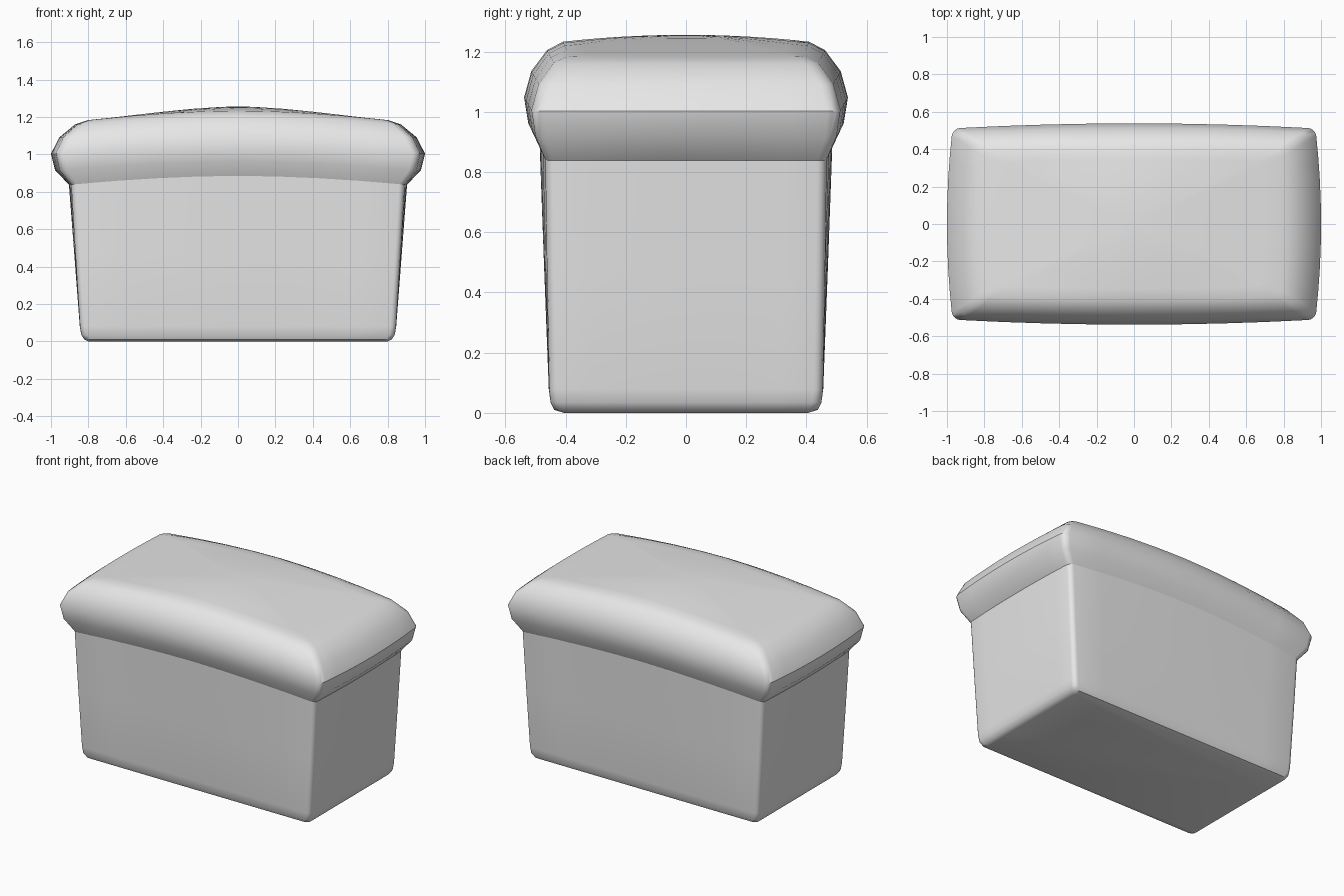
import bpy, bmesh, math

if "Cube" in bpy.data.objects:
    bpy.data.objects.remove(bpy.data.objects["Cube"])

mat = bpy.data.materials.new("plain grey")
mat.diffuse_color = (0.8, 0.8, 0.8, 1)
mat.use_nodes = True
mat.node_tree.nodes["Principled BSDF"].inputs["Base Color"].default_value = mat.diffuse_color


def outline(hx, hy, r, bx, by, z, arch):
    """Rounded rectangle with bulging sides; its height arches up along x."""
    n_side, n_corner = 8, 4
    flat = []
    corners = [(1, -1, -90), (1, 1, 0), (-1, 1, 90), (-1, -1, 180)]
    arcs = []
    for sx, sy, start in corners:
        cx, cy = sx * (hx - r), sy * (hy - r)
        arcs.append([(cx + r * math.cos(math.radians(start + 90 * i / n_corner)),
                      cy + r * math.sin(math.radians(start + 90 * i / n_corner)))
                     for i in range(n_corner + 1)])
    for k in range(4):
        flat += arcs[k]
        a, b = arcs[k][-1], arcs[(k + 1) % 4][0]
        for i in range(1, n_side):
            t = i / n_side
            flat.append((a[0] + (b[0] - a[0]) * t, a[1] + (b[1] - a[1]) * t))
    pts = []
    for x, y in flat:
        u, v = x / hx, y / hy
        pts.append((x + bx * u * (1 - v * v), y + by * v * (1 - u * u),
                    z + arch * (1 - abs(u) ** 1.8)))
    return pts


def loft(name, rings, cap_bottom=False, crown=None):
    bm = bmesh.new()
    loops = [[bm.verts.new(p) for p in outline(*ring)] for ring in rings]
    if crown is not None:
        # shrink the last outline to the middle, with a gentle dome
        hx, hy, r, bx, by, z, arch = rings[-1]
        last = outline(*rings[-1])

        def dome(x, y, f):
            u = min(1, abs(x) / hx)
            return z + arch * (1 - u ** 1.6) + crown * (1 - f * f) * (1 - u ** 1.6)
        for f in (0.85, 0.7, 0.5, 0.3, 0.12):
            loops.append([bm.verts.new((p[0] * f, p[1] * f, dome(p[0] * f, p[1] * f, f)))
                          for p in last])
        centre = bm.verts.new((0, 0, z + arch + crown))
    for a, b in zip(loops, loops[1:]):
        for i in range(len(a)):
            j = (i + 1) % len(a)
            bm.faces.new((a[i], a[j], b[j], b[i]))
    if crown is not None:
        top = loops[-1]
        for i in range(len(top)):
            bm.faces.new((top[i], top[(i + 1) % len(top)], centre))
    if cap_bottom:
        bm.faces.new(list(reversed(loops[0])))
    mesh = bpy.data.meshes.new(name)
    bm.to_mesh(mesh)
    bm.free()
    mesh.materials.append(mat)
    ob = bpy.data.objects.new(name, mesh)
    bpy.context.collection.objects.link(ob)
    bpy.ops.object.select_all(action='DESELECT')
    ob.select_set(True)
    bpy.context.view_layer.objects.active = ob
    bpy.ops.object.shade_smooth_by_angle(angle=math.radians(40))
    return ob


# seam between loaf and crust: hx, hy, radius, bulge x, bulge y, z, arch
seam = (0.89, 0.466, 0.03, 0.014, 0.02, 0.838, 0.047)

# tapered lower loaf
loft("loaf_body", [
    (0.80, 0.405, 0.02, 0, 0, 0.0, 0),
    (0.822, 0.438, 0.03, 0, 0, 0.01, 0),
    (0.838, 0.45, 0.03, 0, 0, 0.035, 0),
    (0.845, 0.455, 0.03, 0.001, 0.001, 0.08, 0),
    (0.868, 0.461, 0.03, 0.007, 0.01, 0.46, 0.012),
    seam], cap_bottom=True)

# overhanging domed top crust
loft("top_crust", [
    seam,
    (0.95, 0.498, 0.035, 0.028, 0.026, 0.915, 0.047),
    (0.97, 0.511, 0.04, 0.03, 0.027, 1.003, 0.045),
    (0.93, 0.487, 0.04, 0.026, 0.027, 1.09, 0.045),
    (0.855, 0.437, 0.04, 0.016, 0.025, 1.16, 0.045),
    (0.795, 0.387, 0.03, 0.008, 0.022, 1.183, 0.05)], crown=0.023)
